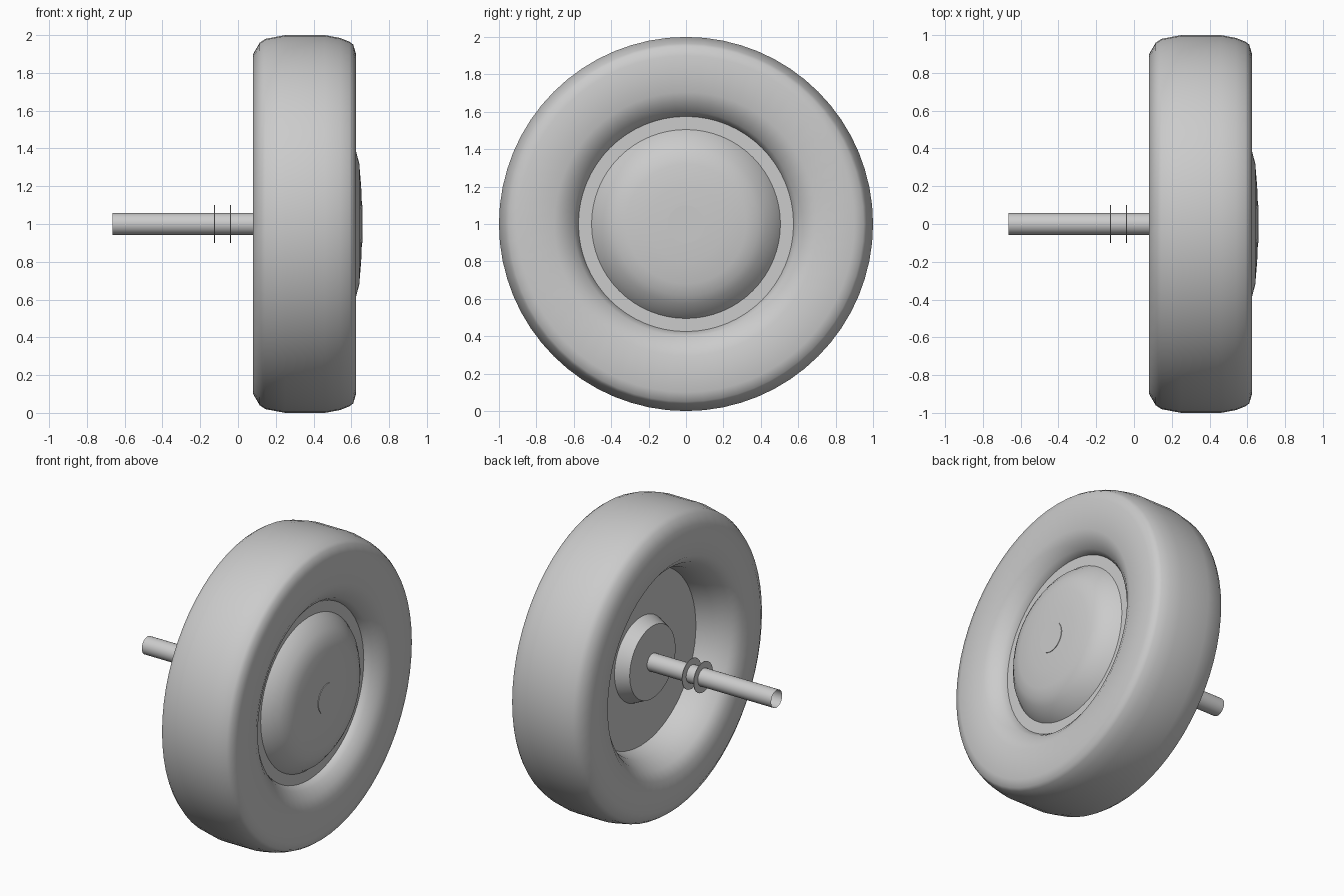
import bpy
import math

cube = bpy.data.objects.get("Cube")
if cube:
    bpy.data.objects.remove(cube, do_unlink=True)

grey = bpy.data.materials.new("plain grey")
grey.use_nodes = True
GREY = (0.6, 0.6, 0.6, 1)
grey.diffuse_color = GREY
grey.node_tree.nodes["Principled BSDF"].inputs["Base Color"].default_value = GREY


def lathe(name, profile, segments=64, closed=False, angle=30):
    """Spin (x, radius) points about the axle line; a zero radius becomes one pole."""
    verts, rings, faces = [], [], []
    for x, r in profile:
        count = segments if r > 0 else 1
        start = len(verts)
        for i in range(count):
            a = math.tau * i / segments
            verts.append((x, r * math.sin(a), r * math.cos(a)))
        rings.append([start + i % count for i in range(segments)])
    pairs = list(zip(rings, rings[1:]))
    if closed:
        pairs.append((rings[-1], rings[0]))
    for p, q in pairs:
        for i in range(segments):
            j = (i + 1) % segments
            quad = (p[i], p[j], q[j], q[i])
            faces.append(tuple(dict.fromkeys(quad)))
    mesh = bpy.data.meshes.new(name)
    mesh.from_pydata(verts, [], faces)
    mesh.materials.append(grey)
    obj = bpy.data.objects.new(name, mesh)
    obj.location.z = 1
    bpy.context.collection.objects.link(obj)
    bpy.ops.object.select_all(action='DESELECT')
    obj.select_set(True)
    bpy.context.view_layer.objects.active = obj
    bpy.ops.object.shade_smooth_by_angle(angle=math.radians(angle))
    return obj


# Tyre: rounded tread, flat sidewalls and dished inner lips
lathe("tyre", [
    (0.08, 0.705), (0.08, 0.90), (0.115, 0.96), (0.145, 0.98), (0.25, 1.0),
    (0.46, 1.0), (0.54, 0.985), (0.59, 0.965), (0.61, 0.95), (0.625, 0.90),
    (0.625, 0.705), (0.60, 0.65), (0.56, 0.60), (0.52, 0.575),
    (0.33, 0.575), (0.22, 0.60), (0.13, 0.65)], closed=True, angle=50)

# Wheel disc with its raised hub on the inner side
lathe("wheel_disc", [(0.52, 0), (0.52, 0.575), (0.33, 0.575), (0.33, 0)])
lathe("inner_hub", [(0.33, 0.278), (0.245, 0.24), (0.245, 0)])

# Domed hubcap and its small centre button
lathe("hubcap", [
    (0.52, 0.505), (0.56, 0.475), (0.60, 0.425), (0.625, 0.385),
    (0.642, 0.32), (0.652, 0.2), (0.656, 0.1), (0.657, 0)], angle=45)
lathe("hubcap_button", [(0.655, 0.1), (0.66, 0.1), (0.66, 0)])

# Hollow axle with two thin washers
lathe("axle", [(0.245, 0.058), (-0.665, 0.058)], segments=32)
for side, x in (("outer", -0.125), ("inner", -0.04)):
    lathe(f"{side}_washer", [(x - 0.002, 0), (x - 0.002, 0.1), (x + 0.002, 0.1), (x + 0.002, 0)],
          segments=32)
